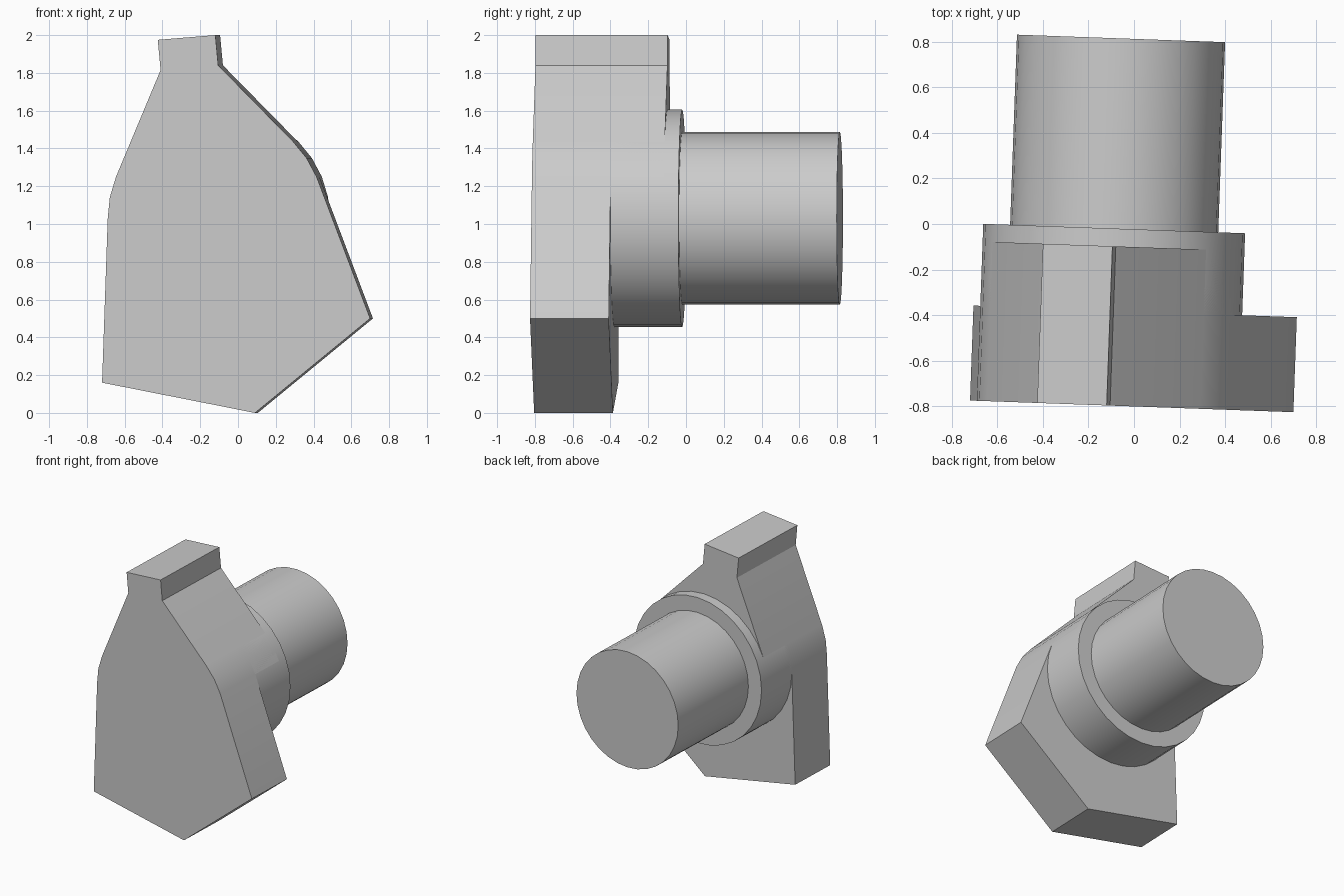
import bpy, bmesh, math
from mathutils import Matrix, Vector

cube = bpy.data.objects.get("Cube")
if cube:
    bpy.data.objects.remove(cube, do_unlink=True)

grey = bpy.data.materials.new("plain grey")
grey.use_nodes = True
grey.diffuse_color = (0.6, 0.6, 0.6, 1)
grey.node_tree.nodes["Principled BSDF"].inputs["Base Color"].default_value = (0.6, 0.6, 0.6, 1)

# The whole part is turned slightly about z; its origin is the collar's rear centre
PLACE = Matrix.Translation((-0.087, -0.02, 1.03)) @ Matrix.Rotation(-0.036, 4, 'Z')
SIDES = 32
COLLAR_R, SHAFT_R = 0.575, 0.457
FRONT, STEP, BLOCK_BACK, SHAFT_END = -0.777, -0.36, -0.078, 0.835


def ring(radius, first=0, last=SIDES - 1):
    """Points on a circle, counted in facets from the +x side."""
    step = math.tau / SIDES
    return [(radius * math.cos(i * step), radius * math.sin(i * step))
            for i in range(first, last + 1)]


def extrude(name, profile, y0, y1):
    """Extrude an x-z profile along the shaft axis."""
    bm = bmesh.new()
    face = bm.faces.new([bm.verts.new((x, y0, z)) for x, z in profile])
    new = bmesh.ops.extrude_face_region(bm, geom=[face], use_keep_orig=True)["geom"]
    verts = [g for g in new if isinstance(g, bmesh.types.BMVert)]
    bmesh.ops.translate(bm, verts=verts, vec=Vector((0, y1 - y0, 0)))
    bmesh.ops.recalc_face_normals(bm, faces=bm.faces)
    bm.transform(PLACE)
    mesh = bpy.data.meshes.new(name)
    bm.to_mesh(mesh)
    bm.free()
    mesh.materials.append(grey)
    obj = bpy.data.objects.new(name, mesh)
    bpy.context.collection.objects.link(obj)
    bpy.ops.object.select_all(action='DESELECT')
    obj.select_set(True)
    bpy.context.view_layer.objects.active = obj
    bpy.ops.object.shade_smooth_by_angle(angle=math.radians(20))
    return obj


# Upper outline: both shoulders follow the collar, joined by the tapered neck and tab
tab = [(0.01, 0.81), (-0.005, 0.97), (-0.31, 0.945), (-0.295, 0.785)]
upper = ring(COLLAR_R, 2, 4) + tab + ring(COLLAR_R, 14, 16)
lower = [(-0.605, -0.87), (0.205, -1.03), (0.815, -0.53)]

extrude("front_plate", upper + lower, FRONT, STEP)
extrude("upper_block", upper, STEP, BLOCK_BACK)
extrude("collar", ring(COLLAR_R), STEP, 0)
extrude("shaft", ring(SHAFT_R), 0, SHAFT_END)
